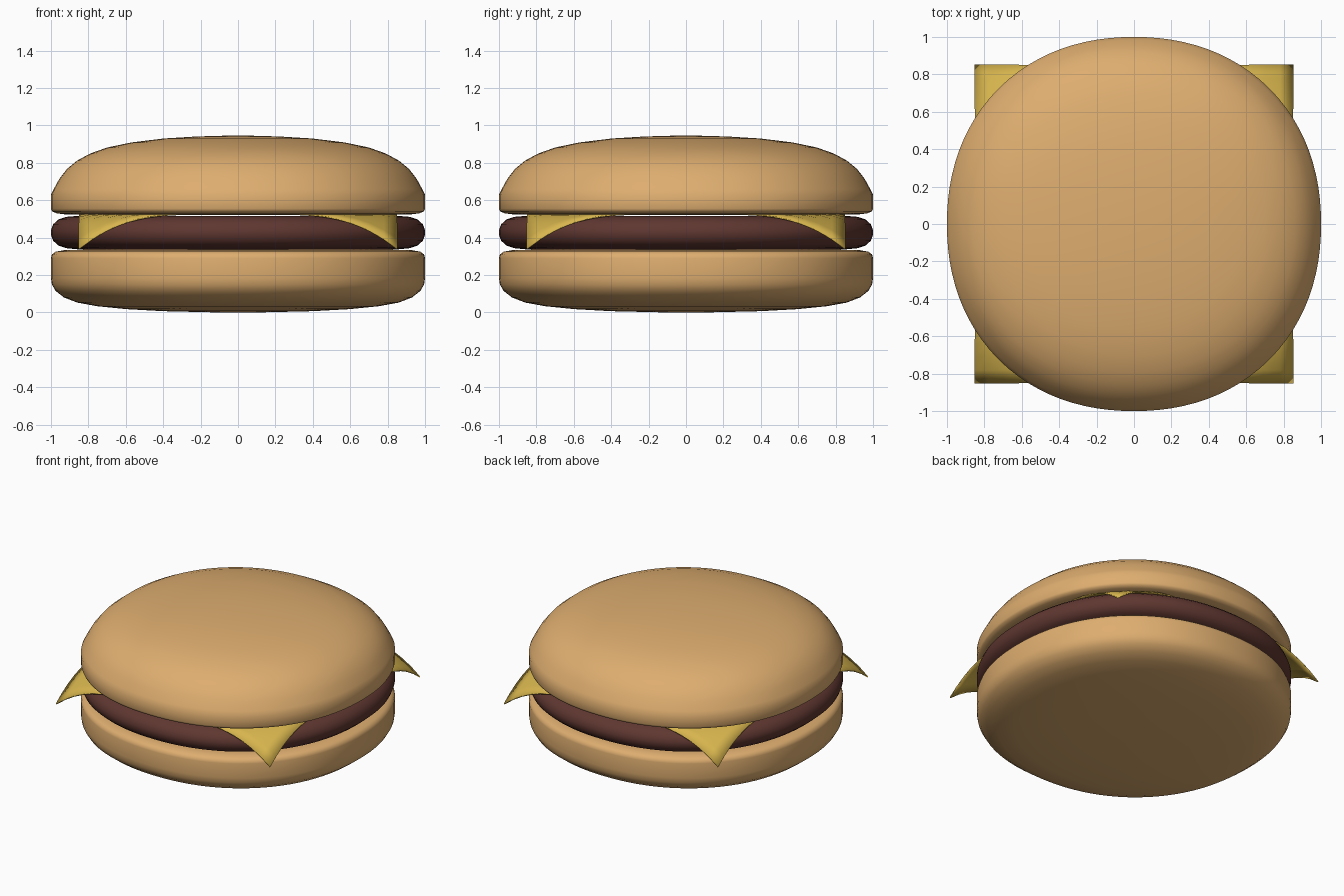
import bpy, bmesh
from math import cos, sin, pi, radians, hypot

cube = bpy.data.objects.get("Cube")
if cube:
    bpy.data.objects.remove(cube, do_unlink=True)


def material(name, rgb):
    mat = bpy.data.materials.new(name)
    mat.use_nodes = True
    mat.diffuse_color = (*rgb, 1)
    bsdf = mat.node_tree.nodes["Principled BSDF"]
    bsdf.inputs["Base Color"].default_value = (*rgb, 1)
    bsdf.inputs["Roughness"].default_value = 0.7
    return mat


bread = material("toasted bread", (0.73, 0.42, 0.16))
meat = material("grilled meat", (0.115, 0.038, 0.03))
cheddar = material("yellow cheese", (0.68, 0.46, 0.075))


def finish(name, bm, mat, angle):
    bmesh.ops.recalc_face_normals(bm, faces=bm.faces)
    mesh = bpy.data.meshes.new(name)
    bm.to_mesh(mesh)
    bm.free()
    mesh.materials.append(mat)
    obj = bpy.data.objects.new(name, mesh)
    bpy.context.collection.objects.link(obj)
    bpy.ops.object.select_all(action="DESELECT")
    obj.select_set(True)
    bpy.context.view_layer.objects.active = obj
    bpy.ops.object.shade_smooth_by_angle(angle=radians(angle))
    return obj


def layer(name, profile, mat, steps=96, power=2.15):
    """Sweep a (radius, height) profile round a slightly squared circle."""
    bm = bmesh.new()
    rings = []
    for r, z in profile:
        ring = []
        for i in range(steps):
            a = 2 * pi * i / steps
            k = r / (abs(cos(a)) ** power + abs(sin(a)) ** power) ** (1 / power)
            ring.append(bm.verts.new((k * cos(a), k * sin(a), z)))
        rings.append(ring)
    for low, high in zip(rings, rings[1:]):
        for i in range(steps):
            j = (i + 1) % steps
            bm.faces.new((low[i], low[j], high[j], high[i]))
    bm.faces.new(rings[0])
    bm.faces.new(rings[-1])
    return finish(name, bm, mat, 50)


# Buns and patty
layer("bottom_bun", [(0.1, 0), (0.4, 0.007), (0.6, 0.018), (0.75, 0.033), (0.86, 0.053),
                     (0.93, 0.08), (0.975, 0.115), (0.995, 0.15), (1, 0.185), (1, 0.29),
                     (0.995, 0.31), (0.975, 0.325), (0.93, 0.333), (0.8, 0.336), (0.1, 0.336)], bread)
layer("patty", [(0.1, 0.338), (0.86, 0.338), (0.92, 0.344), (0.96, 0.358), (0.988, 0.383),
                (1, 0.415), (1, 0.44), (0.988, 0.472), (0.96, 0.497), (0.92, 0.511),
                (0.86, 0.516), (0.1, 0.516)], meat)
layer("top_bun", [(0.1, 0.522), (0.8, 0.522), (0.92, 0.524), (0.97, 0.53), (0.994, 0.541),
                  (1, 0.555), (1, 0.63), (0.985, 0.66), (0.955, 0.715), (0.915, 0.767),
                  (0.86, 0.812), (0.79, 0.85), (0.7, 0.882), (0.57, 0.909), (0.4, 0.93),
                  (0.22, 0.941), (0.08, 0.945)], bread)

# Square cheese slice with its corners drooping past the patty
bm = bmesh.new()
bmesh.ops.create_grid(bm, x_segments=24, y_segments=24, size=0.85)
for v in bm.verts:
    overhang = max(0, hypot(v.co.x, v.co.y) - 0.88) / 0.322
    v.co.z = 0.526 - 0.186 * overhang ** 2
cheese = finish("cheese_slice", bm, cheddar, 40)
thick = cheese.modifiers.new("thickness", "SOLIDIFY")
thick.thickness = 0.008
thick.offset = 0
